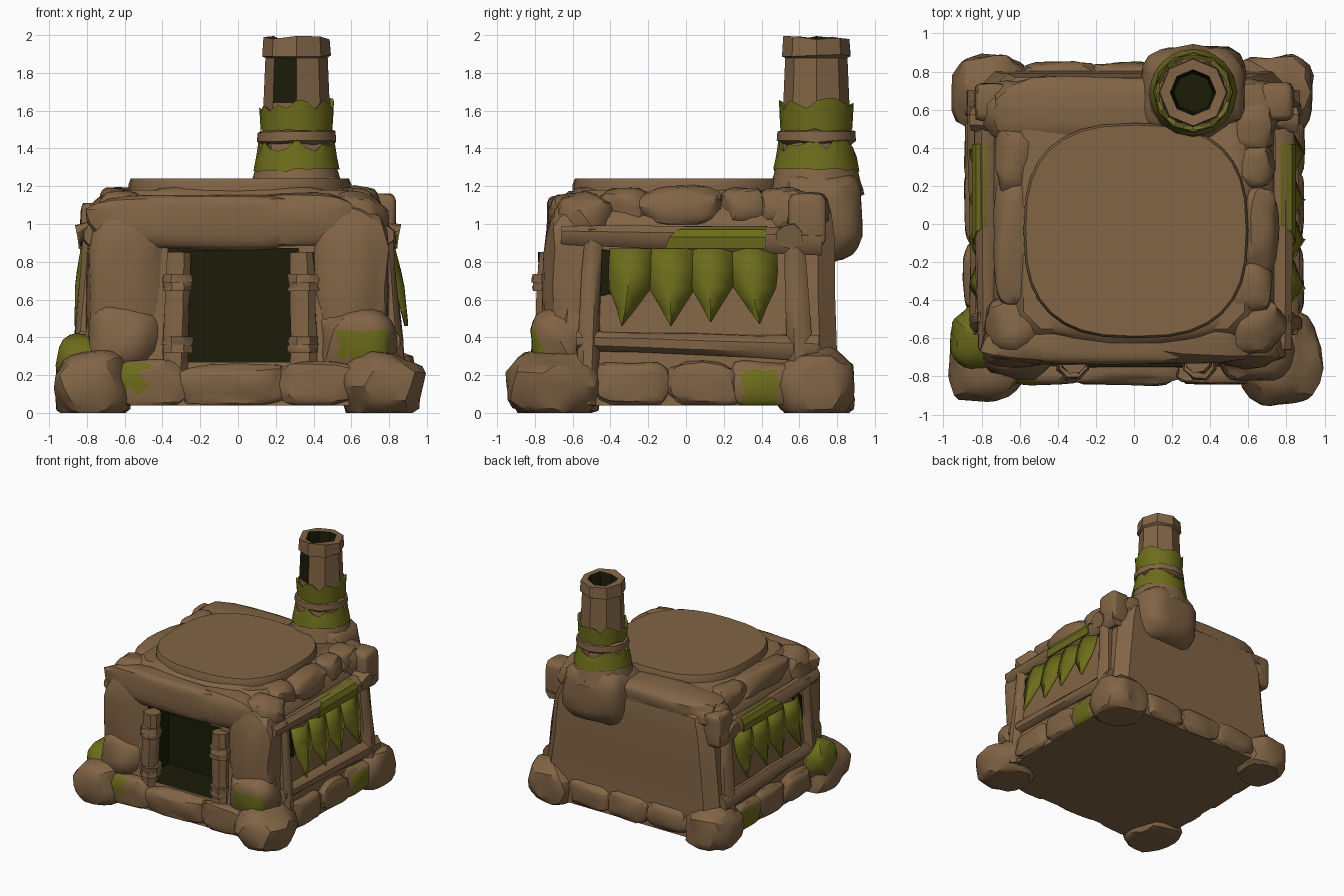
import bpy, bmesh, math, random
from mathutils import Vector, noise

random.seed(4)
cube = bpy.data.objects.get("Cube")
if cube:
    bpy.data.objects.remove(cube)


def material(name, rgb):
    m = bpy.data.materials.new(name)
    m.use_nodes = True
    m.diffuse_color = (*rgb, 1)
    m.node_tree.nodes["Principled BSDF"].inputs["Base Color"].default_value = (*rgb, 1)
    return m


MATS = [material("earth brown", (0.22, 0.128, 0.06)),
        material("moss green", (0.152, 0.15, 0.011)),
        material("dark hollow", (0.011, 0.0115, 0.0025))]
BROWN, GREEN, DARK = range(3)


def shade(ob, angle):
    bpy.ops.object.select_all(action='DESELECT')
    ob.select_set(True)
    bpy.context.view_layer.objects.active = ob
    bpy.ops.object.shade_smooth_by_angle(angle=math.radians(angle))


def finish(name, bm, mat=BROWN, angle=35, rule=None):
    """Turn a bmesh into a shaded object; rule(centre) picks a material."""
    bmesh.ops.recalc_face_normals(bm, faces=bm.faces)
    for f in bm.faces:
        f.material_index = rule(f.calc_center_median()) if rule else mat
    me = bpy.data.meshes.new(name)
    bm.to_mesh(me)
    bm.free()
    for m in MATS:
        me.materials.append(m)
    ob = bpy.data.objects.new(name, me)
    bpy.context.collection.objects.link(ob)
    shade(ob, angle)
    return ob


def rock(name, loc, half, power=0.75, rough=0.2, rule=None, floor=0.0):
    """Lumpy rounded block, flattened on the ground."""
    bm = bmesh.new()
    bmesh.ops.create_icosphere(bm, subdivisions=3, radius=1)
    for v in bm.verts:
        k = 1 + rough * noise.noise(v.co * 1.6 + Vector(loc) * 9)
        p = [math.copysign(abs(c) ** power, c) * k * h + l for c, h, l in zip(v.co, half, loc)]
        v.co = (p[0], p[1], max(p[2], floor))
    return finish(name, bm, angle=28, rule=rule)


def moss(test):
    return lambda q: GREEN if test(q) else BROWN


def loft(name, rings, mat=BROWN, cap=True, angle=35, rule=None):
    """Skin a list of equal-length vertex rings."""
    bm = bmesh.new()
    rows = [[bm.verts.new(p) for p in r] for r in rings]
    n = len(rows[0])
    for a, b in zip(rows, rows[1:]):
        for i in range(n):
            bm.faces.new((a[i], a[(i + 1) % n], b[(i + 1) % n], b[i]))
    if cap:
        bm.faces.new(rows[0])
        bm.faces.new(rows[-1])
    return finish(name, bm, mat, angle, rule)


def beam(name, a, b, r, sides=8, steps=5, rough=0.12):
    """Rough timber between two points; r is (start, end) radius."""
    a, b = Vector(a), Vector(b)
    d = (b - a).normalized()
    u = d.cross(Vector((0, 0, 1)) if abs(d.z) < 0.7 else Vector((0, 1, 0))).normalized()
    w = d.cross(u)
    rings = []
    for s in range(steps):
        t = s / (steps - 1)
        ring = []
        for i in range(sides):
            q = math.tau * (i + 0.5) / sides
            k = (r[0] + (r[1] - r[0]) * t) * random.uniform(1 - rough, 1 + rough)
            ring.append(a.lerp(b, t) + (u * math.cos(q) + w * math.sin(q)) * k)
        rings.append(ring)
    return loft(name, rings, angle=40)


# Hut body with a recessed dark doorway
levels = [(0.04, 0.85, -0.80, 0.81), (0.3, 0.82, -0.74, 0.80), (0.6, 0.785, -0.71, 0.79),
          (0.9, 0.755, -0.69, 0.79), (1.06, 0.71, -0.66, 0.77), (1.18, 0.58, -0.55, 0.64)]
c = 0.09
hut = loft("hut_body", [[(-x + c, y0, z), (x - c, y0, z), (x, y0 + c, z), (x, y1 - c, z),
                         (x - c, y1, z), (-x + c, y1, z), (-x, y1 - c, z), (-x, y0 + c, z)]
                        for z, x, y0, y1 in levels])
LO, HI = (-0.37, -1, 0.27), (0.32, -0.42, 0.87)
bm = bmesh.new()
bmesh.ops.create_cube(bm, size=1)
for v in bm.verts:
    v.co = [l + (h - l) * (k + 0.5) for l, h, k in zip(LO, HI, v.co)]
cutter = finish("doorway_cutter", bm, DARK)
mod = hut.modifiers.new("doorway", 'BOOLEAN')
mod.operation, mod.solver, mod.object = 'DIFFERENCE', 'EXACT', cutter
bpy.context.view_layer.objects.active = hut
bpy.ops.object.modifier_apply(modifier=mod.name)
bpy.data.objects.remove(cutter)
for p in hut.data.polygons:
    inside = all(l - 0.002 < k < h + 0.002 for l, k, h in zip(LO, p.center, HI))
    wall = p.center.y < -0.6 and abs(p.normal.y) > 0.8
    p.material_index = DARK if inside and not wall else BROWN
shade(hut, 35)

# Corner boulders, shoulder stones and bulging corner columns
rock("front_right_boulder", (-0.77, -0.7, 0.13), (0.21, 0.24, 0.19), 0.8)
rock("front_left_boulder", (0.76, -0.7, 0.14), (0.22, 0.24, 0.19), 0.8)
rock("back_right_boulder", (-0.75, 0.69, 0.14), (0.2, 0.21, 0.19))
rock("back_left_boulder", (0.75, 0.69, 0.14), (0.2, 0.21, 0.2))
rock("right_moss_stone", (-0.83, -0.6, 0.25), (0.135, 0.17, 0.18), 0.95,
     rule=moss(lambda q: q.x < -0.78 and q.z > 0.2))
rock("left_shoulder_stone", (0.62, -0.66, 0.37), (0.21, 0.17, 0.2), 0.85,
     rule=moss(lambda q: 0.53 < q.x < 0.8 and 0.29 < q.z < 0.43))
rock("right_shoulder_stone", (-0.6, -0.66, 0.39), (0.2, 0.15, 0.2), 0.85)
for side, s in (("left", 1), ("right", -1)):
    rock(f"front_{side}_column", (s * 0.59, -0.6, 0.65), (0.21, 0.15, 0.47), 0.65, 0.16)
    rock(f"front_{side}_roof_corner", (s * 0.6, -0.53, 1.03), (0.19, 0.17, 0.14), 0.9)
    rock(f"back_{side}_roof_corner", (s * 0.57, 0.59, 1.06), (0.2, 0.18, 0.12), 0.85)

# Foundation stones along each edge
for i, (x, w, h) in enumerate(((-0.47, 0.2, 0.14), (-0.03, 0.3, 0.115), (0.42, 0.24, 0.12))):
    rock(f"front_base_stone_{i}", (x, -0.745, 0.15), (w, 0.1, h), 0.6, floor=0.04,
         rule=moss(lambda q: -0.63 < q.x < -0.49 and 0.12 < q.z < 0.26
                   or 0.58 < q.x < 0.68 and 0.17 < q.z < 0.23))
for i, x in enumerate((-0.38, -0.03, 0.35)):
    rock(f"back_base_stone_{i}", (x, 0.77, 0.15), (0.21, 0.08, 0.11), 0.65, floor=0.04)
for side, s in (("left", 1), ("right", -1)):
    for i, y in enumerate((-0.29, 0.09, 0.4)):
        rock(f"{side}_base_stone_{i}", (s * 0.81, y, 0.15), (0.08, 0.2, 0.12), 0.6,
             rule=moss(lambda q: 0.3 < q.y < 0.48 and q.z < 0.23), floor=0.04)

# Lintel, roof rim stones and round roof slab
rock("door_lintel", (-0.18, -0.63, 1.01), (0.62, 0.11, 0.145), 0.6, 0.12)
rock("lintel_end", (0.34, -0.61, 1.01), (0.3, 0.12, 0.15), 0.65, 0.12)
rock("front_roof_ridge", (0, -0.48, 1.12), (0.55, 0.14, 0.085), 0.75, 0.1)
rock("back_roof_ridge", (-0.2, 0.6, 1.1), (0.55, 0.18, 0.1), 0.65, 0.12)
for i, (x, y, w, h) in enumerate(((0.65, -0.02, 0.11, 0.23), (0.61, 0.52, 0.13, 0.14),
                                  (0.63, 0.3, 0.1, 0.12), (0.6, -0.33, 0.12, 0.15),
                                  (-0.63, -0.1, 0.11, 0.36), (-0.63, 0.35, 0.1, 0.2))):
    rock(f"roof_rim_stone_{i}", (x, y, 1.09), (w, h, 0.105), 0.75)


def slab_ring(z, k):
    pts = []
    for i in range(32):
        q = math.tau * i / 32
        f = lambda v: math.copysign(abs(v) ** 0.75, v)
        pts.append((0.01 + 0.59 * k * f(math.cos(q)), -0.035 + 0.565 * k * f(math.sin(q)), z))
    return pts


loft("roof_slab", [slab_ring(1.1, 1.0), slab_ring(1.21, 1.0), slab_ring(1.24, 0.98)])

# Door posts with bindings
for side, x, lean in (("right", -0.33, 0.02), ("left", 0.35, -0.01)):
    beam(f"{side}_door_post", (x, -0.73, 0.22), (x + lean, -0.72, 0.85), (0.075, 0.064))
    for z in (0.36, 0.69):
        for dz in (-0.022, 0.022):
            beam(f"{side}_post_binding", (x + lean / 2, -0.73, z + dz - 0.022),
                 (x + lean / 2, -0.73, z + dz + 0.022), (0.088, 0.085), steps=3)


# Side frames with hanging leaves
def leaf(name, s, y, width, tip_y, tip_z, flare):
    """Broad pointed blade with a raised rib, drawn to its tip."""
    bm = bmesh.new()
    rows = []
    for t, w in ((0, 1.1), (0.3, 1.12), (0.52, 0.98), (0.78, 0.45), (1, 0.02)):
        z, x = 0.87 + t * (tip_z - 0.87), 0.80 + flare * t
        mid = y + (tip_y - y) * t * t
        rows.append([bm.verts.new((s * (x + bulge), mid + k * w * width / 2, z))
                     for k, bulge in ((-1, -0.012), (-0.1, 0.03 * w), (1, -0.012))])
    for a, b in zip(rows, rows[1:]):
        for i in (0, 1):
            bm.faces.new((a[i], a[i + 1], b[i + 1], b[i]))
    ob = finish(name, bm, GREEN, 40)
    ob.modifiers.new("thickness", 'SOLIDIFY').thickness = 0.008


for side, s, flare, block_z in (("left", 1, 0.1, 1.02), ("right", -1, 0.065, 0.97)):
    beam(f"{side}_top_beam", (s * 0.77, -0.66, 0.94), (s * 0.77, 0.72, 0.91), (0.055, 0.075))
    beam(f"{side}_sill_beam", (s * 0.81, -0.58, 0.38), (s * 0.81, 0.7, 0.34), (0.055, 0.07))
    beam(f"{side}_front_post", (s * 0.84, -0.53, 0.04), (s * 0.77, -0.49, 0.97), (0.062, 0.05))
    beam(f"{side}_back_post", (s * 0.82, 0.61, 0.2), (s * 0.77, 0.57, 0.95), (0.07, 0.055))
    rock(f"{side}_beam_block", (s * 0.75, 0.64, block_z), (0.085, 0.1, 0.14), 0.3, 0.06)
    beam(f"{side}_cross_beam", (s * 0.55, 0.545, 0.99), (s * 0.85, 0.545, 0.93), (0.05, 0.07))
    rock(f"{side}_window_gap", (s * 0.768, -0.41, 0.73), (0.024, 0.06, 0.125), 0.4,
         rule=lambda q: DARK)
    for i, (y, w, tip_y, tip_z) in enumerate(((-0.28, 0.225, -0.34, 0.46), (-0.07, 0.25, -0.08, 0.46),
                                              (0.14, 0.23, 0.13, 0.48), (0.355, 0.23, 0.39, 0.47))):
        leaf(f"{side}_leaf_{i}", s, y, w, tip_y, tip_z, flare)
    loft(f"{side}_moss_drape", [[(s * x, -0.09 - k, z), (s * x, 0.42, z),
                                 (s * (x + 0.008), 0.42, z), (s * (x + 0.008), -0.09 - k, z)]
                                for z, x, k in ((0.87, 0.835, 0.02), (0.93, 0.842, 0),
                                                (0.97, 0.82, -0.05), (0.99, 0.77, -0.08))], GREEN)

# Chimney base and flue
CX, CY = 0.31, 0.69
rock("chimney_base", (CX, 0.7, 1.04), (0.3, 0.235, 0.25), 0.7, 0.14)


def circle(r, z, n=8, jag=0.0):
    return [(CX + r * math.cos(math.tau * i / n), CY + r * math.sin(math.tau * i / n),
             z + jag * random.uniform(-1, 1)) for i in range(n)]


def flue_rule(q):
    if math.hypot(q.x - CX, q.y - CY) < 0.13 and 1.39 < q.z < 1.96:
        return DARK
    front_face = -0.14 < q.x - CX < 0 and q.y - CY < -0.1
    return DARK if front_face and 1.65 < q.z < 1.88 else BROWN


loft("chimney_flue", [circle(r, z, 8, j) for r, z, j in (
    (0.25, 1.18, 0), (0.215, 1.28, 0), (0.185, 1.42, 0), (0.175, 1.64, 0), (0.165, 1.88, 0),
    (0.182, 1.89, 0.008), (0.175, 1.985, 0.014), (0.12, 1.985, 0.01), (0.108, 1.9, 0),
    (0.1, 1.4, 0))], rule=flue_rule, angle=30)
loft("chimney_skirt", [circle(r, z, 16, 0.008) for r, z in (
    (0.255, 1.15), (0.235, 1.23), (0.215, 1.3))], cap=False)
loft("chimney_binding", [circle(r, z, 12, 0.008) for r, z in (
    (0.185, 1.425), (0.21, 1.44), (0.206, 1.485), (0.175, 1.5))], cap=False)

# Overlapping torn leaves wrapped around the chimney
for name, r0, z0, r1, z1 in (("lower_leaf_wrap", 0.228, 1.285, 0.2, 1.425),
                             ("upper_leaf_wrap", 0.19, 1.495, 0.198, 1.63)):
    outer = circle(r1, z1, 24, 0.04)
    inner = [(CX + (x - CX) * 0.9, CY + (y - CY) * 0.9, z - 0.01) for x, y, z in outer]
    loft(name, [circle(r0, z0, 24, 0.012), circle(r0 * 0.5 + r1 * 0.5, (z0 + z1) / 2, 24),
                outer, inner], GREEN, cap=False, angle=20)
